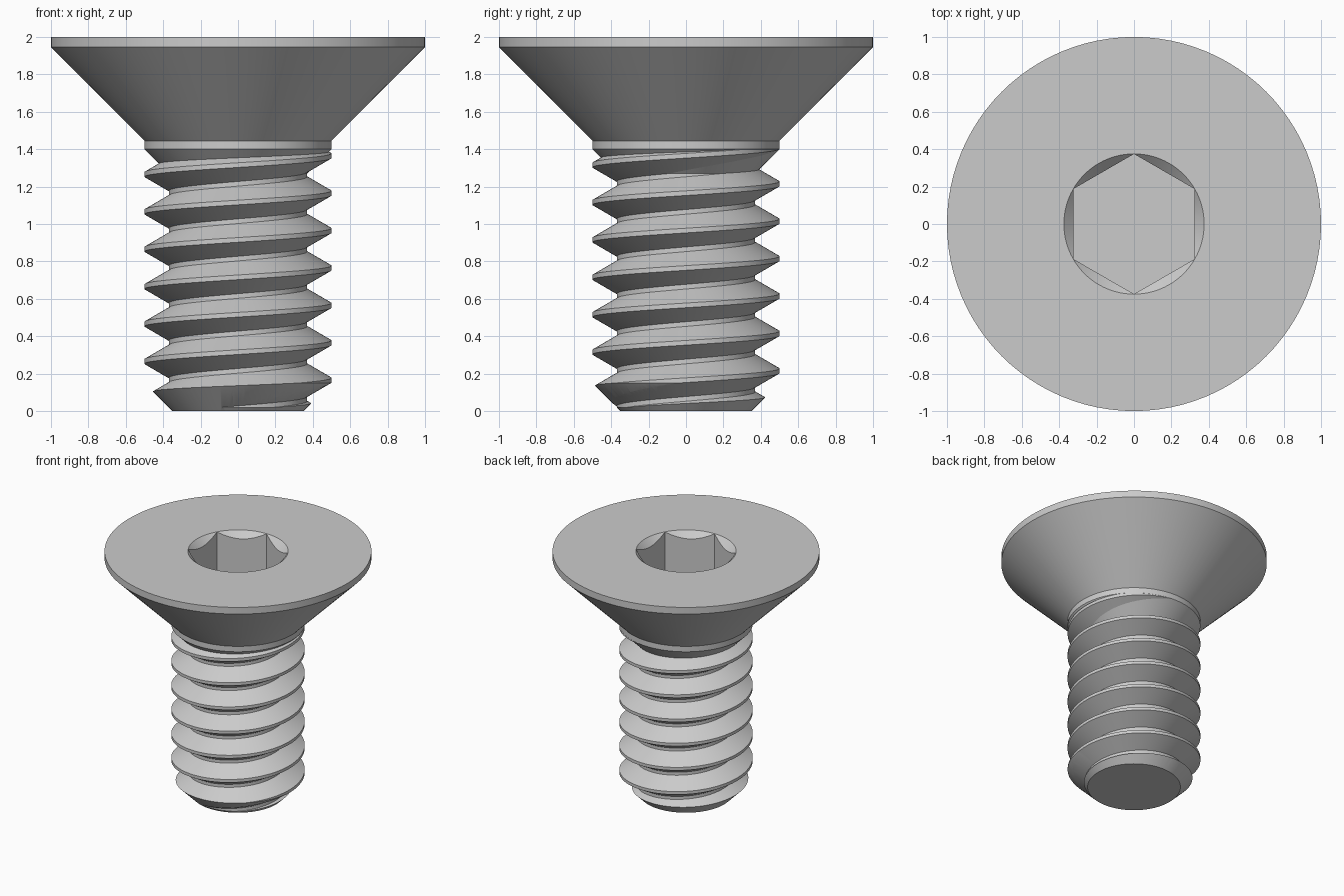
import bpy, bmesh, math

cube = bpy.data.objects.get("Cube")
if cube:
    bpy.data.objects.remove(cube, do_unlink=True)

SEG = 96            # sides of every round part
PITCH = 0.2
CREST, ROOT = 0.5, 0.37

steel = bpy.data.materials.new("grey_steel")
steel.use_nodes = True
steel.diffuse_color = (0.6, 0.6, 0.6, 1)
steel.node_tree.nodes["Principled BSDF"].inputs["Base Color"].default_value = (0.6, 0.6, 0.6, 1)


def finish(bm, name):
    bmesh.ops.recalc_face_normals(bm, faces=bm.faces[:])
    mesh = bpy.data.meshes.new(name)
    bm.to_mesh(mesh)
    bm.free()
    mesh.materials.append(steel)
    obj = bpy.data.objects.new(name, mesh)
    bpy.context.collection.objects.link(obj)
    return obj


def revolve(name, profile, sides=SEG, turn=0.0):
    """Closed solid of revolution from (radius, height) points."""
    bm = bmesh.new()
    rings = []
    for r, z in profile:
        angles = [turn + math.tau * i / sides for i in range(sides)]
        rings.append([bm.verts.new((r * math.cos(a), r * math.sin(a), z)) for a in angles])
    for low, high in zip(rings, rings[1:]):
        for i in range(sides):
            k = (i + 1) % sides
            bm.faces.new((low[i], low[k], high[k], high[i]))
    bm.faces.new(rings[0][::-1])
    bm.faces.new(rings[-1])
    return finish(bm, name)


def helical_shaft(name, bottom, top):
    """Right-handed thread, cut flat at both ends and closed."""
    profile = [(CREST, -PITCH / 16), (CREST, PITCH / 16),
               (ROOT, PITCH * 7 / 16), (ROOT, PITCH * 9 / 16)]
    bm = bmesh.new()
    first, last = -3 * SEG, 8 * SEG
    rows = []
    for i in range(first, last):
        a = math.tau * i / SEG
        z = 0.165 + PITCH * i / SEG
        rows.append([bm.verts.new((r * math.cos(a), r * math.sin(a), z + dz)) for r, dz in profile])
    # the last profile point of a turn is the first one of the next turn
    for i in range(len(rows) - SEG - 1):
        here = rows[i] + [rows[i + SEG][0]]
        ahead = rows[i + 1] + [rows[i + 1 + SEG][0]]
        for j in range(4):
            bm.faces.new((here[j], ahead[j], ahead[j + 1], here[j + 1]))
    for height, direction in ((bottom, -1), (top, 1)):
        bmesh.ops.bisect_plane(bm, geom=bm.verts[:] + bm.edges[:] + bm.faces[:], dist=1e-6,
                               plane_co=(0, 0, height), plane_no=(0, 0, direction),
                               clear_outer=True)
    loose = [v for v in bm.verts if not v.link_faces]
    bmesh.ops.delete(bm, geom=loose, context='VERTS')
    bmesh.ops.holes_fill(bm, edges=[e for e in bm.edges if e.is_boundary], sides=0)
    return finish(bm, name)


def combine(target, tool, operation):
    tool.hide_render = True
    mod = target.modifiers.new(operation.title(), 'BOOLEAN')
    mod.operation = operation
    mod.solver = 'EXACT'
    mod.object = tool
    bpy.context.view_layer.objects.active = target
    bpy.ops.object.modifier_apply(modifier=mod.name)
    bpy.data.objects.remove(tool, do_unlink=True)


# Countersunk head with neck and the cone where the thread runs out
head = revolve("countersunk_head", [(0.3, 1.2), (0.5, 1.4), (0.5, 1.445), (1, 1.945), (1, 2)])

# Hexagonal socket with a conical lead-in
combine(head, revolve("lead_in_cutter", [(0.225, 1.85), (0.475, 2.1)]), 'DIFFERENCE')
combine(head, revolve("hex_cutter", [(0.3745, 1.58), (0.3745, 2.1)], 6, math.pi / 6), 'DIFFERENCE')

# Threaded shaft with a chamfered tip
shaft = helical_shaft("threaded_shaft", 0.0, 1.399)
combine(shaft, revolve("tip_envelope", [(0.25, -0.1), (0.85, 0.5), (0.85, 1.6)]), 'INTERSECT')

# Smooth round surfaces, crisp edges
for part in (head, shaft):
    bpy.ops.object.select_all(action='DESELECT')
    part.select_set(True)
    bpy.context.view_layer.objects.active = part
    bpy.ops.object.shade_smooth_by_angle(angle=math.radians(25))
